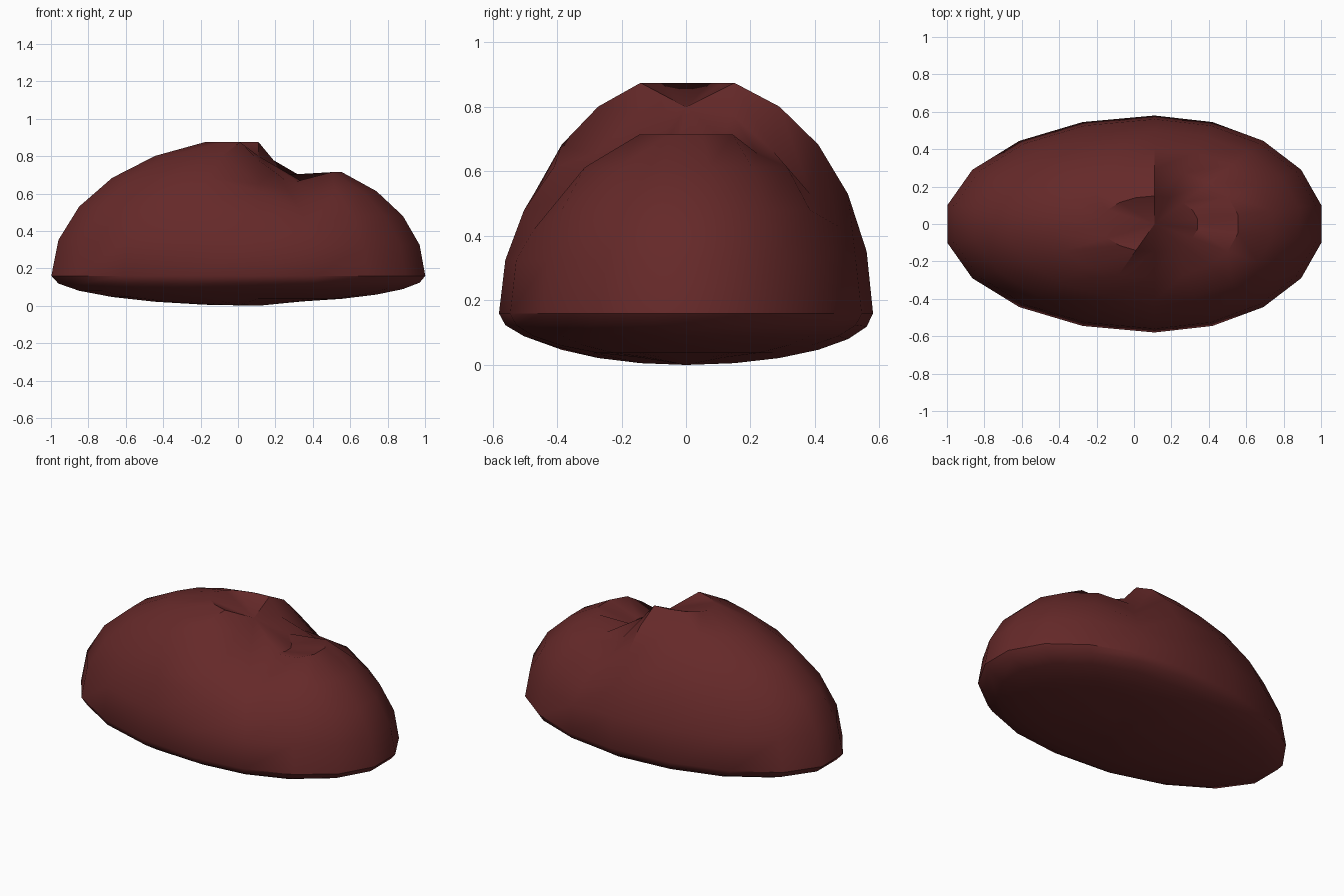
import bpy, bmesh
from math import sin, cos, radians

cube = bpy.data.objects.get("Cube")
if cube:
    bpy.data.objects.remove(cube, do_unlink=True)

MID = 0.11      # x of the poles
RIM = 0.16      # height of the widest ring
SEGMENTS = 18
TILTS = range(-75, 76, 15)

# Groove heights, keyed by (latitude, column angle)
GROOVE = {75: {-70: .72, -50: .665, -30: .665, -10: .665, 10: .665, 30: .665, 50: .70},
          60: {-90: .65, -70: .62, -50: .62, 50: .655, 70: .66},
          45: {-70: .52, 70: .53},
          30: {-70: .42, 70: .43}}


def body_point(lat, ang):
    """Point on a lopsided dome with a shallow belly and a lower +x lobe."""
    along = cos(radians(lat)) * cos(radians(ang))
    x = MID + along * (0.905 if along > 0.001 else 1.125)
    y = 0.58 * cos(radians(lat)) * sin(radians(ang))
    low_lobe = -90 <= ang <= 70
    if lat > 0:
        height = 0.64 if low_lobe else 0.74
    else:
        height = 0.142 if low_lobe else 0.16
    z = RIM + height * sin(radians(lat))
    return x, y, GROOVE.get(lat, {}).get(ang, z)


# Bean body: rings closed by a fan at each pole
bm = bmesh.new()
angles = [-170 + 20 * i for i in range(SEGMENTS)]
rings = [[bm.verts.new(body_point(lat, a)) for a in angles] for lat in TILTS]
bottom = bm.verts.new((MID, 0, 0))
top = bm.verts.new((MID, 0, 0.80))
for i in range(SEGMENTS):
    j = (i + 1) % SEGMENTS
    for lower, upper in zip(rings, rings[1:]):
        bm.faces.new((lower[i], lower[j], upper[j], upper[i]))
    bm.faces.new((rings[0][j], rings[0][i], bottom))
    bm.faces.new((rings[-1][i], rings[-1][j], top))
bmesh.ops.recalc_face_normals(bm, faces=bm.faces)
mesh = bpy.data.meshes.new("bean_body")
bm.to_mesh(mesh)
bm.free()

body = bpy.data.objects.new("bean_body", mesh)
bpy.context.collection.objects.link(body)

# Dark red-brown skin
skin = bpy.data.materials.new("dark_red_brown")
skin.use_nodes = True
colour = (0.13, 0.022, 0.022, 1)
skin.diffuse_color = colour
skin.node_tree.nodes["Principled BSDF"].inputs["Base Color"].default_value = colour
mesh.materials.append(skin)

bpy.ops.object.select_all(action="DESELECT")
body.select_set(True)
bpy.context.view_layer.objects.active = body
bpy.ops.object.shade_smooth_by_angle(angle=radians(35))
